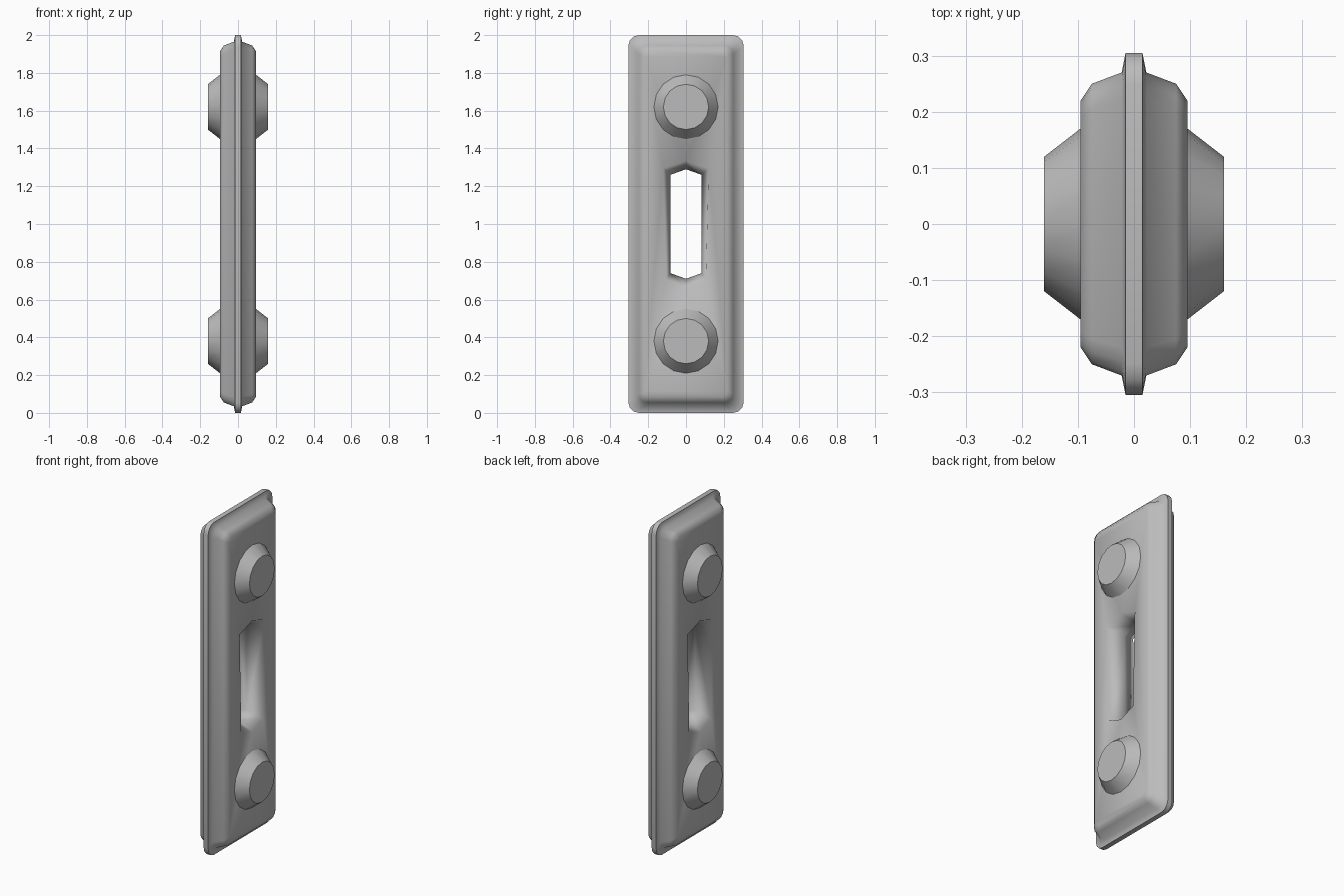
import bpy, bmesh, math
from mathutils import Matrix

if "Cube" in bpy.data.objects:
    bpy.data.objects.remove(bpy.data.objects["Cube"])

grey = bpy.data.materials.new("plain grey")
grey.use_nodes = True
grey.diffuse_color = (0.5, 0.5, 0.5, 1)
grey.node_tree.nodes["Principled BSDF"].inputs["Base Color"].default_value = (0.5, 0.5, 0.5, 1)


def finish(bm, name, angle):
    bmesh.ops.recalc_face_normals(bm, faces=bm.faces)
    mesh = bpy.data.meshes.new(name)
    bm.to_mesh(mesh)
    bm.free()
    mesh.materials.append(grey)
    obj = bpy.data.objects.new(name, mesh)
    bpy.context.collection.objects.link(obj)
    bpy.ops.object.select_all(action='DESELECT')
    bpy.context.view_layer.objects.active = obj
    obj.select_set(True)
    bpy.ops.object.shade_smooth_by_angle(angle=math.radians(angle))


def ring(bm, x, points):
    """Closed loop of vertices in the plane at x."""
    verts = [bm.verts.new((x, y, z)) for y, z in points]
    edges = [bm.edges.new((v, verts[i - 1])) for i, v in enumerate(verts)]
    return verts, edges


def skin(bm, a, b):
    for i in range(len(a)):
        bm.faces.new((a[i - 1], a[i], b[i], b[i - 1]))


def rounded(inset, radius):
    """Outline of the plate, drawn in by inset, with rounded corners."""
    pts = []
    hy, hz = 0.305 - inset - radius, 1 - inset - radius
    for k, (sy, sz) in enumerate([(1, 1), (-1, 1), (-1, -1), (1, -1)]):
        for step in range(4):
            a = math.radians(90 * k + 30 * step)
            pts.append((sy * hy + radius * math.cos(a), 1 + sz * hz + radius * math.sin(a)))
    return pts


def slot(low, high, half_height, peak):
    """Six-sided slot outline with pointed ends."""
    return [(high, 1 + half_height), (0, 1 + peak), (-high, 1 + half_height),
            (-low, 1 - half_height), (0, 1 - peak), (low, 1 - half_height)]


# Stepped plate with a thin rim and a flared slot
bm = bmesh.new()
waist, _ = ring(bm, 0, slot(0.083, 0.083, 0.26, 0.29))
steps = [(0, 0.015, 0.055), (0.035, 0.022, 0.05), (0.055, 0.075, 0.045), (0.085, 0.095, 0.03)]
rims = []
for side in (-1, 1):
    loops = [ring(bm, side * x, rounded(inset, r)) for inset, x, r in steps]
    for inner, outer in zip(loops, loops[1:]):
        skin(bm, inner[0], outer[0])
    mouth, mouth_edges = ring(bm, side * 0.095, slot(0.105, 0.12, 0.295, 0.335))
    skin(bm, waist, mouth)
    bmesh.ops.triangle_fill(bm, use_beauty=True, edges=loops[-1][1] + mouth_edges,
                            normal=(side, 0, 0))
    rims.append(loops[0][0])
skin(bm, *rims)
finish(bm, "plate", 70)

# Tapered round bosses on both faces
for side, side_name in ((1, "left"), (-1, "right")):
    for z, level in ((0.38, "lower"), (1.62, "upper")):
        bm = bmesh.new()
        place = (Matrix.Translation((side * 0.1225, 0, z))
                 @ Matrix.Rotation(side * math.pi / 2, 4, 'Y')
                 @ Matrix.Rotation(math.pi / 2, 4, 'Z'))
        bmesh.ops.create_cone(bm, cap_ends=True, segments=16, radius1=0.178,
                              radius2=0.12, depth=0.075, matrix=place)
        finish(bm, f"{level}_{side_name}_boss", 50)
